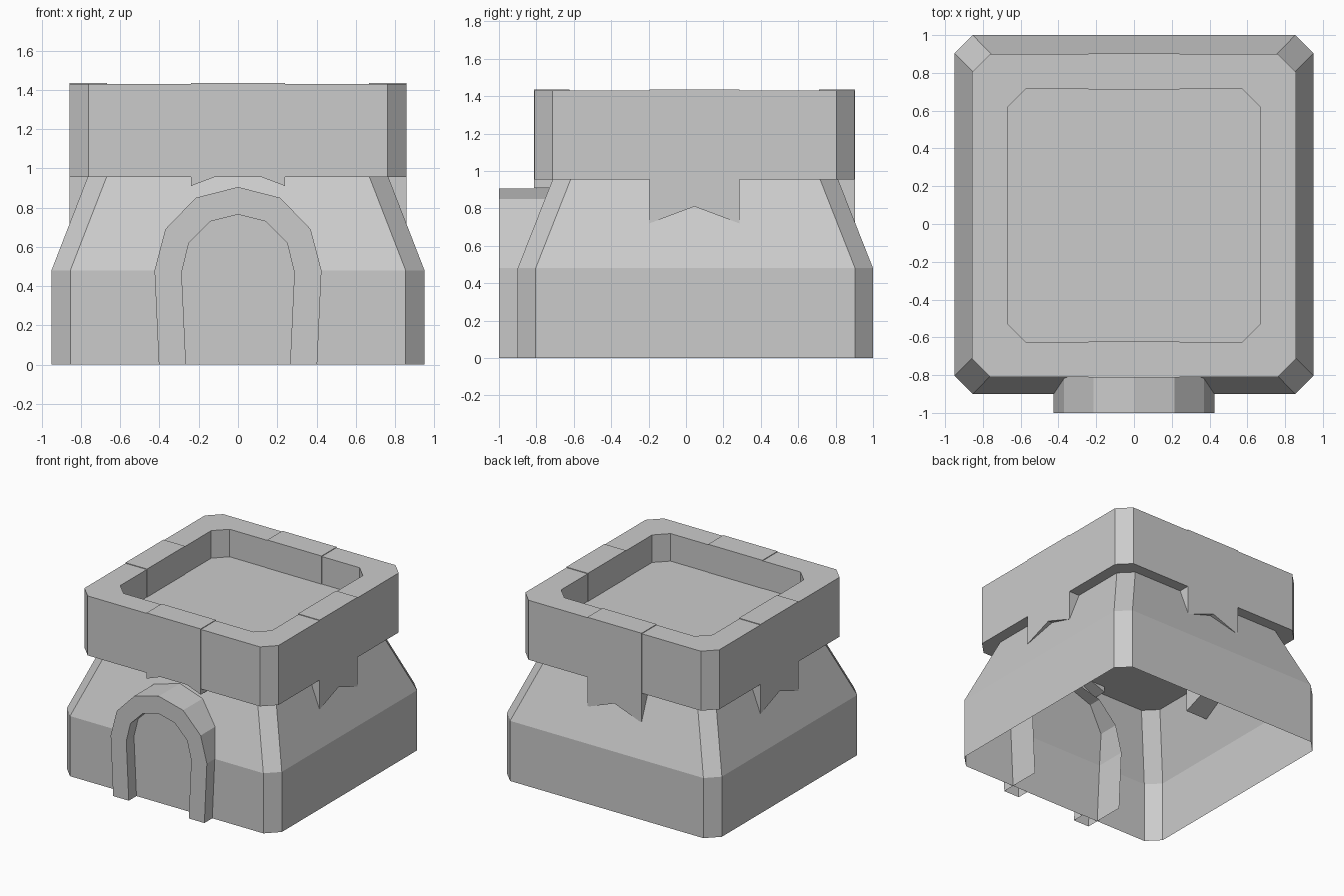
import bpy
import bmesh
from mathutils import Matrix

if "Cube" in bpy.data.objects:
    bpy.data.objects.remove(bpy.data.objects["Cube"], do_unlink=True)

STONE = bpy.data.materials.new("stone_grey")
STONE.use_nodes = True
STONE.diffuse_color = (0.6, 0.6, 0.6, 1)
STONE.node_tree.nodes["Principled BSDF"].inputs["Base Color"].default_value = (0.6, 0.6, 0.6, 1)


def loft(name, rings, closed=True, cap_start=False, cap_end=False):
    """Skin a list of equal-length point rings into one flat-shaded object."""
    bm = bmesh.new()
    rows = [[bm.verts.new(p) for p in ring] for ring in rings]
    count = len(rows[0])
    for a, b in zip(rows, rows[1:]):
        for i in range(count if closed else count - 1):
            j = (i + 1) % count
            bm.faces.new((a[i], a[j], b[j], b[i]))
    if cap_start:
        bm.faces.new(rows[0])
    if cap_end:
        bm.faces.new(rows[-1])
    bmesh.ops.recalc_face_normals(bm, faces=bm.faces)
    mesh = bpy.data.meshes.new(name)
    bm.to_mesh(mesh)
    bm.free()
    mesh.materials.append(STONE)
    obj = bpy.data.objects.new(name, mesh)
    bpy.context.collection.objects.link(obj)
    return obj


def cut_rect(hx, hy, z, cy, cut=0.096):
    """Rectangle with cut corners, centred on y = cy."""
    ring = []
    for sx, sy, flip in ((1, 1, 0), (-1, 1, 1), (-1, -1, 0), (1, -1, 1)):
        pair = [(sx * hx, cy + sy * (hy - cut), z), (sx * (hx - cut), cy + sy * hy, z)]
        ring += pair[::-1] if flip else pair
    return ring


# Hollow base: upright walls, then tapered walls
loft("base_walls", [cut_rect(0.95, 0.95, 0, 0.05),
                    cut_rect(0.95, 0.95, 0.48, 0.05),
                    cut_rect(0.765, 0.762, 0.957, 0.05)])

# Parapet with a sunken roof
MID = 0.045
loft("parapet", [cut_rect(0.857, 0.855, 0.955, MID),
                 cut_rect(0.857, 0.855, 1.43, MID),
                 cut_rect(0.67, 0.67, 1.43, MID),
                 cut_rect(0.67, 0.67, 1.21, MID)], cap_start=True, cap_end=True)


# Notched slabs through the middle of each parapet wall
def slab(name, turn, low):
    half, out, inner, top = 0.24, 0.858, 0.667, 1.435
    outline = [(-half, top), (-half, low), (0, low + 0.09), (half, low), (half, top)]
    obj = loft(name, [[(x, y, z) for x, z in outline] for y in (-out, -inner)],
               cap_start=True, cap_end=True)
    obj.data.transform(Matrix.Translation((0, MID, 0)) @ Matrix.Rotation(turn, 4, "Z"))


QUARTER = 1.5707963
for i, side in enumerate(("front", "left", "back", "right")):
    slab(side + "_slab", i * QUARTER, 0.91 if side == "front" else 0.72)


# Doorway arch with a recessed door panel
def arch(half_profile, y):
    left = [(-x, y, z) for x, z in half_profile]
    right = [(x, y, z) for x, z in reversed(half_profile[:-1])]
    return left + right


outer = [(0.403, 0), (0.425, 0.48), (0.37, 0.69), (0.215, 0.85), (0, 0.905)]
inner = [(0.265, 0), (0.287, 0.47), (0.25, 0.62), (0.14, 0.73), (0, 0.765)]
loft("door_arch", [arch(outer, -0.65), arch(outer, -1), arch(inner, -1), arch(inner, -0.903)],
     closed=False)
loft("door_panel", [arch(inner, -0.903)], closed=False, cap_end=True)
